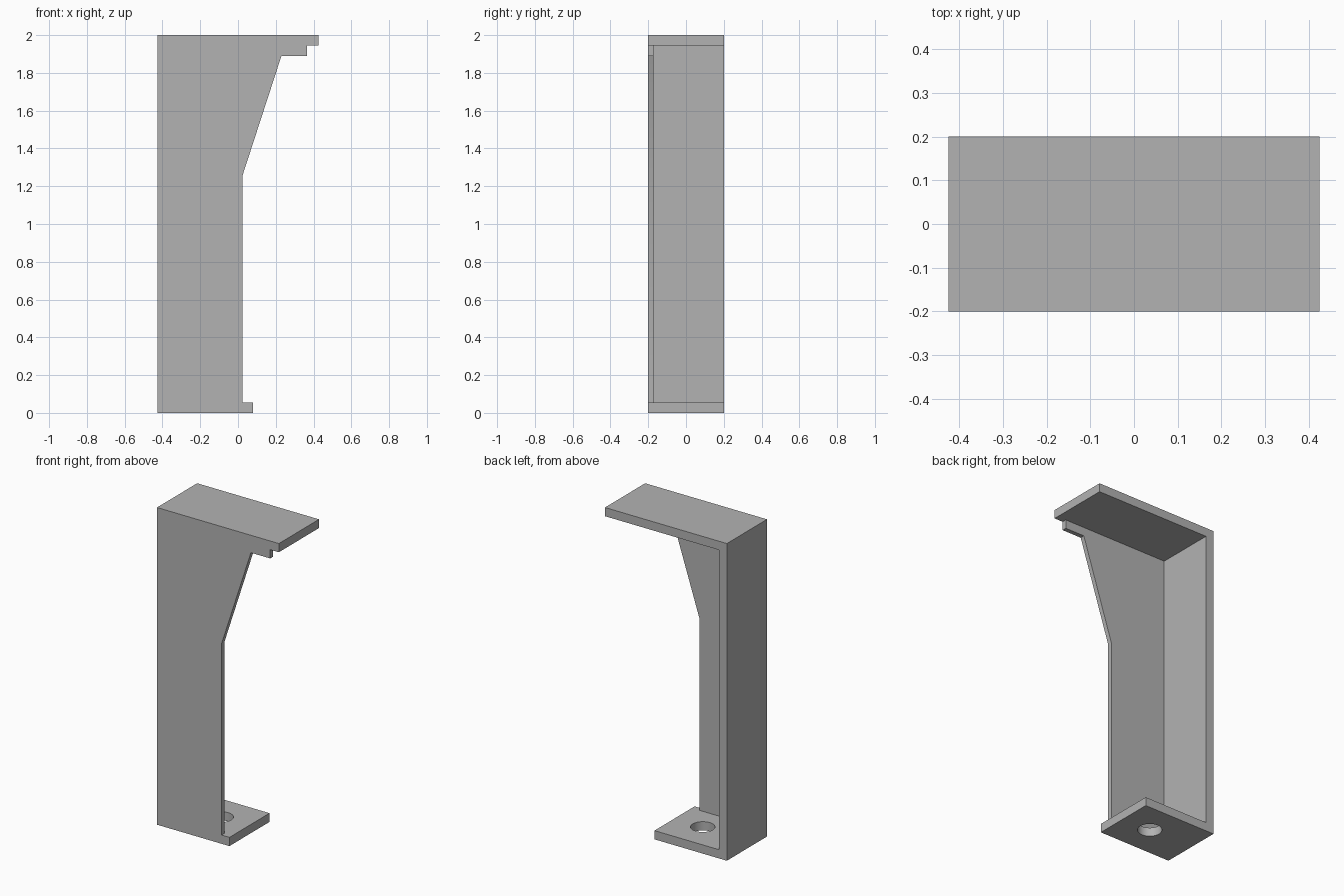
import bpy, bmesh, math

cube = bpy.data.objects.get("Cube")
if cube:
    bpy.data.objects.remove(cube, do_unlink=True)

# Overall dimensions
LEFT, TIP, TOE = -0.425, 0.425, 0.08
FRONT, BACK, TOP = -0.2, 0.2, 2.0
SHELF, FOOT = 1.945, 0.055       # underside of the shelf, top of the foot
WALL_IN, WEB_IN = -0.37, -0.172  # inner faces of the side wall and front web

grey = bpy.data.materials.new("plain grey")
grey.use_nodes = True
colour = (0.45, 0.45, 0.45, 1)
grey.diffuse_color = colour
grey.node_tree.nodes["Principled BSDF"].inputs["Base Color"].default_value = colour


def extrude_profile(name, points, y0, y1):
    """Extrude an XZ outline from y0 to y1."""
    bm = bmesh.new()
    face = bm.faces.new([bm.verts.new((x, y0, z)) for x, z in points])
    moved = bmesh.ops.extrude_face_region(bm, geom=[face])["geom"]
    verts = [v for v in moved if isinstance(v, bmesh.types.BMVert)]
    bmesh.ops.translate(bm, verts=verts, vec=(0, y1 - y0, 0))
    bmesh.ops.recalc_face_normals(bm, faces=bm.faces[:])
    mesh = bpy.data.meshes.new(name)
    bm.to_mesh(mesh)
    bm.free()
    mesh.materials.append(grey)
    obj = bpy.data.objects.new(name, mesh)
    bpy.context.collection.objects.link(obj)
    return obj


def cut(target, cutter):
    """Subtract the cutter, then discard it."""
    cutter.hide_render = True
    mod = target.modifiers.new("cut", 'BOOLEAN')
    mod.operation = 'DIFFERENCE'
    mod.solver = 'EXACT'
    mod.object = cutter
    bpy.ops.object.select_all(action='DESELECT')
    target.select_set(True)
    bpy.context.view_layer.objects.active = target
    bpy.ops.object.modifier_apply(modifier=mod.name)
    bpy.data.objects.remove(cutter, do_unlink=True)


# Bracket body: side silhouette with gusset, shelf and foot
outline = [(LEFT, 0), (TOE, 0), (TOE, FOOT), (0.025, FOOT), (0.025, 1.26),
           (0.23, 1.89), (0.365, 1.89), (0.365, SHELF), (TIP, SHELF),
           (TIP, TOP), (LEFT, TOP)]
bracket = extrude_profile("bracket", outline, FRONT, BACK)

# Pocket, open to the back and to the left
pocket = extrude_profile("pocket_cutter", [(WALL_IN, FOOT), (1, FOOT),
                                           (1, SHELF), (WALL_IN, SHELF)], WEB_IN, 1)
cut(bracket, pocket)

# Screw hole through the foot
bpy.ops.mesh.primitive_cylinder_add(vertices=48, radius=0.07, depth=0.3,
                                    location=(-0.117, 0, 0))
hole = bpy.context.object
hole.name = "hole_cutter"
hole.data.materials.append(grey)
cut(bracket, hole)

bpy.ops.object.shade_smooth_by_angle(angle=math.radians(30))
